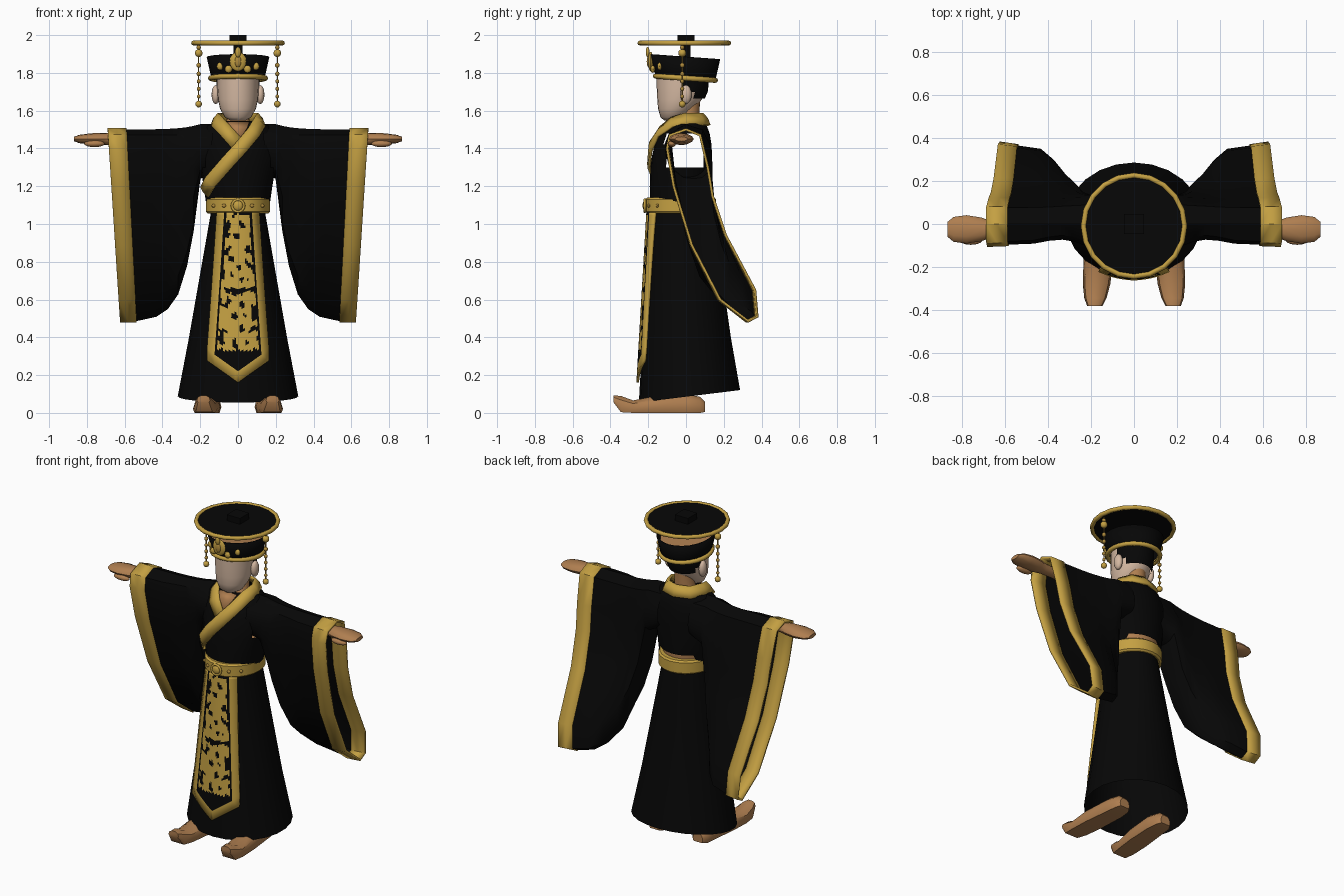
import bpy, bmesh, math
from mathutils import Vector, Matrix, noise

if "Cube" in bpy.data.objects:
    bpy.data.objects.remove(bpy.data.objects["Cube"])

def material(name, rgb):
    m = bpy.data.materials.new(name)
    m.diffuse_color = (*rgb, 1)
    m.use_nodes = True
    m.node_tree.nodes["Principled BSDF"].inputs["Base Color"].default_value = m.diffuse_color
    return m

BLACK = material("black cloth", (0.002, 0.002, 0.002))
GOLD = material("gold trim", (0.55, 0.35, 0.055))
DARK_GOLD = material("dark gold", (0.42, 0.25, 0.045))
TAN = material("tan skin", (0.43, 0.21, 0.08))
PALE = material("pale face", (0.66, 0.48, 0.36))

def finish(name, bm, mats, angle=40, thick=0):
    bmesh.ops.recalc_face_normals(bm, faces=bm.faces)
    me = bpy.data.meshes.new(name)
    bm.to_mesh(me)
    bm.free()
    for m in mats:
        me.materials.append(m)
    ob = bpy.data.objects.new(name, me)
    bpy.context.collection.objects.link(ob)
    me.shade_smooth()
    me.set_sharp_from_angle(angle=math.radians(angle))
    if thick:
        mod = ob.modifiers.new("thickness", 'SOLIDIFY')
        mod.thickness, mod.offset = thick, 0
    return ob

def loft(name, rings, mats, caps=True, closed=True, thick=0, rule=None, drop=None):
    """Skin a list of point rings; rule picks a material, drop removes faces."""
    bm = bmesh.new()
    vs = [[bm.verts.new(p) for p in r] for r in rings]
    n = len(rings[0])
    for a, b in zip(vs, vs[1:]):
        for i in range(n if closed else n - 1):
            j = (i + 1) % n
            bm.faces.new((a[i], a[j], b[j], b[i]))
    if caps:
        bm.faces.new(vs[0])
        bm.faces.new(vs[-1])
    if drop:
        bad = [f for f in bm.faces if drop(f.calc_center_median())]
        bmesh.ops.delete(bm, geom=bad, context='FACES')
    if rule:
        for f in bm.faces:
            f.material_index = rule(f.calc_center_median())
    return finish(name, bm, mats, thick=thick)

def oval(z, hx, y0, y1, n=24, cx=0):
    """Horizontal oval ring between front y0 and back y1."""
    c, h = (y0 + y1) / 2, (y1 - y0) / 2
    return [Vector((cx + hx * math.sin(2 * math.pi * i / n),
                    c - h * math.cos(2 * math.pi * i / n), z)) for i in range(n)]

def ball(name, loc, size, mat, seg=12):
    bm = bmesh.new()
    bmesh.ops.create_uvsphere(bm, u_segments=seg, v_segments=8, radius=1,
                              matrix=Matrix.Translation(loc) @ Matrix.Diagonal((*size, 1)))
    return finish(name, bm, [mat], 60)

def box(name, loc, size, mat):
    bm = bmesh.new()
    bmesh.ops.create_cube(bm, size=1, matrix=Matrix.Translation(loc) @ Matrix.Diagonal((*size, 1)))
    return finish(name, bm, [mat])

def ring(name, loc, R, r, mat, scale=(1, 1, 1), rot=(0, 0, 0), seg=24):
    bpy.ops.mesh.primitive_torus_add(location=loc, rotation=rot, major_radius=R, minor_radius=r,
                                     major_segments=seg, minor_segments=8)
    ob = bpy.context.object
    ob.name, ob.scale = name, scale
    ob.data.materials.append(mat)
    ob.data.shade_smooth()

def lerp(a, b, t):
    return a + (b - a) * t

# skirt, with hem rising to the back
def skirt_dims(z):
    t = (z - 0.055) / 1.025
    return lerp(0.32, 0.14, t), lerp(-0.25, -0.19, t), lerp(0.287, 0.14, t)
skirt = [oval(z, *skirt_dims(z)) for z in (0.06, 0.4, 0.75, 1.08)]
for p in skirt[0]:
    p.z = 0.055 + 0.065 * (p.y + 0.25) / 0.53
loft("skirt", skirt, [BLACK], caps=False)

# robe body with open armholes and a gap above the belt at the back
body = [oval(*s) for s in ((1.08, .165, -.19, .14), (1.2, .182, -.192, .14), (1.3, .198, -.188, .14),
                           (1.36, .2, -.18, .138), (1.42, .2, -.165, .135), (1.48, .19, -.14, .125),
                           (1.52, .165, -.11, .11), (1.545, .11, -.085, .09))]
for p in body[0]:
    p.z += 0.09 if p.y > 0.06 else 0
loft("robe_body", body, [BLACK], caps=False,
     drop=lambda c: abs(c.x) > 0.14 and abs(c.y) < 0.1 and 1.31 < c.z < 1.5)
loft("waist", [oval(1.02, .13, -.16, .12), oval(1.19, .15, -.16, .125)], [TAN])

# belt with medallion and studs
loft("belt", [oval(1.055, .16, -.205, .15), oval(1.065, .17, -.215, .16),
              oval(1.13, .17, -.215, .16), oval(1.14, .16, -.205, .15)], [GOLD])
ring("belt_medallion_rim", (0, -.218, 1.097), .032, .007, GOLD, rot=(math.pi / 2, 0, 0), seg=16)
ball("belt_medallion", (0, -.216, 1.097), (.028, .014, .028), GOLD)
for k in (-1, 1):
    for a in (0.45, 0.85):
        ball("belt_stud", (k * .17 * math.sin(a), -.0275 - .1875 * math.cos(a), 1.097),
             (.012, .008, .01), DARK_GOLD, 8)

# front panel: gold border, black field with gold brocade
cols, rows, edge = 24, 60, 0.04
panel = []
for r in range(rows + 2):
    line = []
    for c in range(-cols // 2 - 1, cols // 2 + 2):
        t = min(r / rows, 1)
        u = max(-1, min(1, c / (cols / 2)))
        w = lerp(0.11, 0.162, t) - edge
        x = u * w + (math.copysign(edge, c) if abs(c) > cols // 2 else 0)
        z = lerp(1.06, 0.16 + 0.72 * abs(x) + (0 if r > rows else 0.06), t)
        hx, y0, y1 = skirt_dims(z)
        cy, hy = (y0 + y1) / 2, (y1 - y0) / 2
        bend = 1 - 0.7 * (1 - math.sqrt(max(0, 1 - (x / hx) ** 2)))
        line.append(Vector((x, cy - hy * bend - 0.012, z)))
    panel.append(line)
def panel_rule(c):
    t = (1.06 - c.z) / 0.83
    half = lerp(0.11, 0.162, t) - edge
    if abs(c.x) > half or c.z < 0.16 + 0.72 * abs(c.x) + 0.055:
        return 1
    inside = abs(c.x) < half - 0.01 and c.z > 0.33
    n = noise.noise(Vector((c.x * 30, 3.1, c.z * 24)))
    return 1 if inside and n > -0.13 - 0.16 * (1 - abs(c.x) / half) else 0
loft("front_panel", panel, [BLACK, GOLD], caps=False, closed=False, thick=0.014, rule=panel_rule)

# collar ribbon wrapped around the neck and crossed at the chest
path = [(-.172, -.09, 1.17), (-.145, -.14, 1.22), (-.06, -.187, 1.32), (.02, -.18, 1.41), (.08, -.14, 1.48),
        (.11, -.07, 1.535), (.115, .0, 1.55), (.08, .075, 1.55), (0, .1, 1.55), (-.08, .075, 1.55),
        (-.115, .0, 1.55), (-.105, -.07, 1.535), (-.065, -.135, 1.49), (-.005, -.17, 1.425)]
path = [Vector(p) for p in path]
ribbon = []
for i, p in enumerate(path):
    tan = (path[min(i + 1, len(path) - 1)] - path[max(i - 1, 0)]).normalized()
    out = Vector((p.x * 0.5, p.y, 0.0)).normalized()
    if p.z > 1.45:
        out = (out + Vector((0, 0, 0.6))).normalized()
    side = tan.cross(out).normalized() * 0.036
    ribbon.append([p + out * 0.006 - side, p + out * 0.012, p + out * 0.006 + side])
loft("collar", ribbon, [GOLD], caps=False, closed=False, thick=0.014)
loft("neck", [oval(1.5, .085, -.1, .07), oval(1.55, .06, -.05, .07), oval(1.68, .055, -.04, .075)], [TAN])
loft("chest", [[Vector((-.06, -.095, 1.54)), Vector((.06, -.095, 1.54))],
               [Vector((-.05, -.132, 1.51)), Vector((.05, -.132, 1.51))],
               [Vector((-.004, -.172, 1.44)), Vector((.004, -.172, 1.44))]],
     [TAN], caps=False, closed=False, thick=0.006)

# sleeves: shoulder outline blends to the long drooping cuff outline
shoulder = [(-.09, 1.48), (0, 1.53), (.09, 1.5), (.125, 1.43), (.135, 1.38), (.13, 1.34), (.11, 1.31),
            (.07, 1.285), (.03, 1.28), (-.03, 1.28), (-.08, 1.31), (-.11, 1.36), (-.115, 1.42)]
cuff = [(-.085, 1.47), (0, 1.5), (.075, 1.47), (.115, 1.3), (.14, 1.15), (.21, .94), (.365, .65),
        (.378, .51), (.33, .485), (.18, .6), (.03, .89), (-.065, 1.2), (-.1, 1.4)]
def section(k, x, ty, tz):
    pts = []
    for a, b in zip(shoulder, cuff):
        y, z = lerp(a[0], b[0], ty), lerp(a[1], b[1], tz)
        if y < 0:
            y += 0.035 * math.sin(math.pi * ty)
        pts.append(Vector((k * (x - 0.065 * (1.5 - z) * (x - .16) / .53), y, z)))
    return pts
for k, side in ((-1, "left"), (1, "right")):
    loft(side + "_sleeve", [section(k, *s) for s in (
        (.105, 0, 0), (.2, .05, .05), (.24, .15, .4), (.28, .3, .63), (.335, .48, .82),
        (.4, .74, .92), (.47, .91, .97), (.595, .96, 1))], [BLACK], caps=False)
    loft(side + "_cuff", [section(k, .59, .96, 1), section(k, .64, .98, 1), section(k, .69, 1, 1)],
         [GOLD], caps=False, thick=0.014)
    # arm and hand
    arm = []
    for x, hy, hz in ((.45, .03, .03), (.66, .036, .03), (.71, .055, .033), (.78, .066, .03),
                      (.84, .058, .022), (.868, .035, .012)):
        arm.append([Vector((k * x, -.025 + hy * math.cos(a * math.pi / 6), 1.45 + hz * math.sin(a * math.pi / 6)))
                    for a in range(12)])
    loft(side + "_hand", arm, [TAN])
    ball(side + "_thumb", (k * .76, -.075, 1.425), (.055, .022, .018), TAN)
    # shoe with raised toe
    shoe = []
    for y, z0, z1, w in ((-.383, .055, .092, .035), (-.345, .004, .09, .052), (-.28, 0, .066, .064),
                         (-.16, 0, .09, .07), (0, 0, .1, .064), (.075, 0, .085, .055), (.1, .005, .06, .035)):
        cx = k * (.152 + .08 * max(0, -y))
        shoe.append([Vector((cx + w * q[0], y, lerp(z0, z1, q[1]))) for q in (
            (-.85, 0), (.85, 0), (1, .3), (.85, .75), (.4, 1), (-.4, 1), (-.85, .75), (-1, .3))])
    loft(side + "_shoe", shoe, [TAN])
    # ear and hanging bead string
    ball(side + "_ear", (k * .118, .0, 1.685), (.022, .03, .05), PALE)
    x = k * .208
    loft(side + "_bead_string", [oval(z, .003, -.023, -.017, 6, x) for z in (1.64, 1.955)], [DARK_GOLD])
    for z, r in ((1.905, .021), (1.935, .012), (1.84, .013), (1.795, .012), (1.755, .011),
                 (1.715, .011), (1.675, .01), (1.635, .018)):
        ball(side + "_bead", (x, -.02, z), (r, r, r), GOLD if r > .015 else DARK_GOLD, 10)

# head and hair
loft("head", [oval(*s) for s in ((1.548, .04, -.115, -.04), (1.565, .07, -.135, .0), (1.61, .095, -.148, .04),
                                 (1.66, .106, -.152, .085), (1.72, .11, -.155, .1), (1.8, .11, -.155, .105))], [PALE])
loft("hair", [oval(*s) for s in ((1.665, .106, -.15, .1), (1.7, .114, -.15, .115), (1.74, .115, -.15, .12),
                                 (1.8, .115, -.15, .12))], [BLACK], caps=False,
     drop=lambda c: c.y < .0 or (c.z < 1.69 and c.y < .03))

# flared crown, tilted slightly forward-up
def tilt(pts):
    for p in pts:
        p.z -= 0.07 * p.y
    return pts
loft("crown", [tilt(oval(*s)) for s in ((1.765, .135, -.155, .15), (1.8, .143, -.165, .158),
                                        (1.885, .162, -.188, .177))], [BLACK], caps=False, thick=0.008)
loft("crown_lining", [tilt(oval(1.85, .145, -.165, .155)), tilt(oval(1.86, .145, -.165, .155))], [TAN])
ring("crown_band", (0, -.003, 1.772), .145, .014, GOLD, scale=(1, 1.09, 1), rot=(-.07, 0, 0))
# crown ornaments
ball("crown_plaque", (0, -.187, 1.86), (.044, .014, .052), GOLD)
ball("crown_plaque_tip", (0, -.203, 1.91), (.016, .01, .028), GOLD)
ball("crown_jewel", (0, -.198, 1.86), (.018, .01, .03), DARK_GOLD)
for k in (-1, 1):
    ball("crown_wing", (k * .05, -.176, 1.82), (.02, .012, .02), GOLD, 8)
    ball("crown_stud", (k * .095, -.14, 1.835), (.018, .012, .02), GOLD, 8)

# flat round top with gold rim, post and knob
loft("hat_disc", [oval(z, .235, -.24, .222, 20) for z in (1.953, 1.963)], [BLACK])
ring("hat_rim", (0, -.009, 1.958), .235, .013, GOLD, seg=20)
box("hat_post", (0, 0, 1.905), (.05, .05, .11), BLACK)
box("hat_knob", (0, 0, 1.98), (.092, .092, .04), BLACK)
